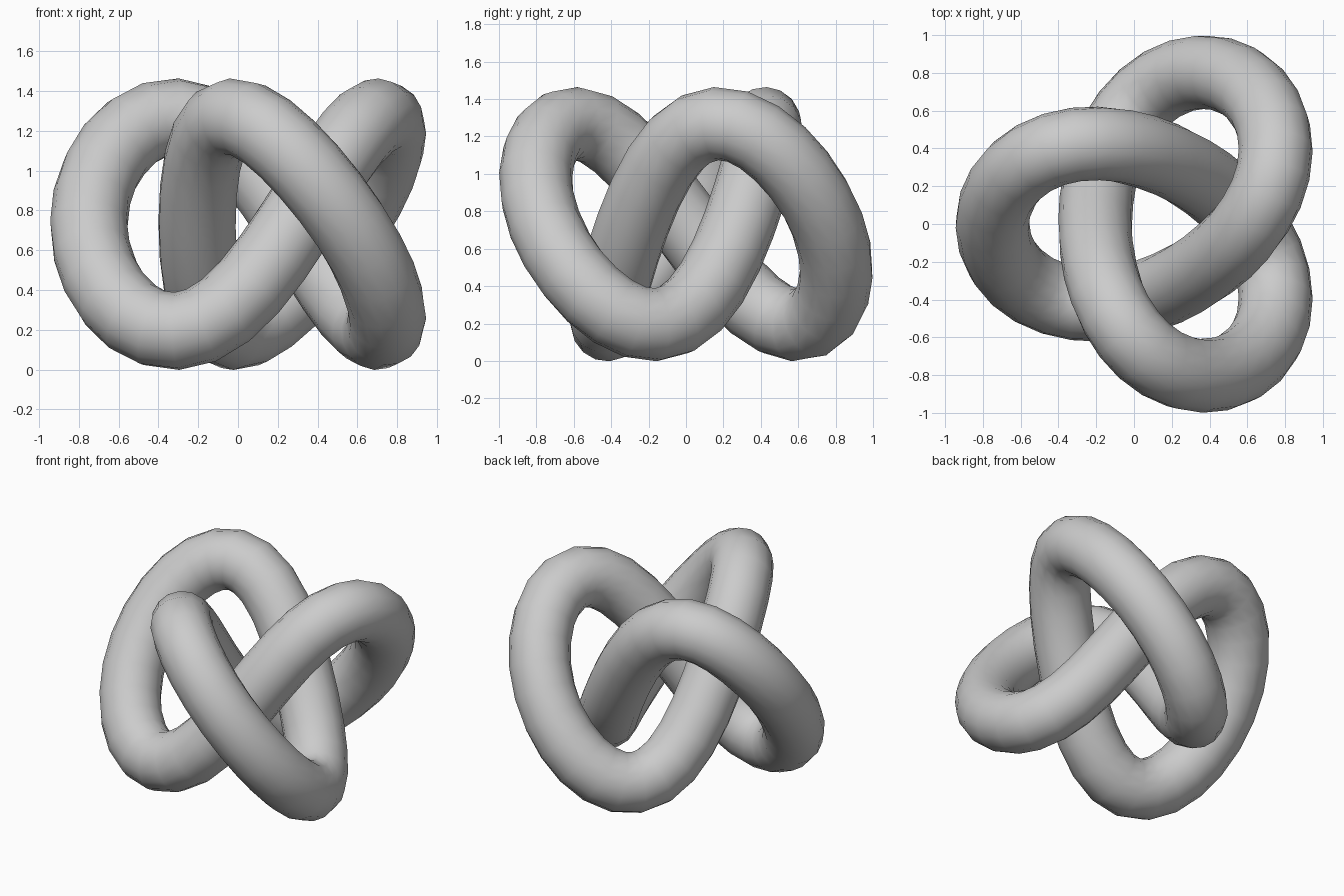
import bpy
from math import sin, cos, pi

if "Cube" in bpy.data.objects:
    bpy.data.objects.remove(bpy.data.objects["Cube"])

SEGMENTS = 66
TUBE_RADIUS = 0.196


def knot_point(s):
    """Three-lobed closed path; s runs once around 0..2pi."""
    u = 0.245 * cos(s) + 0.6 * cos(2 * s) + 0.027 * cos(5 * s)
    v = 0.245 * sin(s) - 0.6 * sin(2 * s) - 0.027 * sin(5 * s)
    z = 0.731 + 0.535 * (sin(3 * s) - 0.053 * sin(6 * s))
    return (0.122 - u, -v, z, 1.0)


# Centre line of the knot
curve = bpy.data.curves.new("knot_tube", "CURVE")
curve.dimensions = "3D"
curve.bevel_depth = TUBE_RADIUS
curve.bevel_resolution = 6
spline = curve.splines.new("POLY")
spline.points.add(SEGMENTS - 1)
for i, p in enumerate(spline.points):
    p.co = knot_point(2 * pi * i / SEGMENTS)
spline.use_cyclic_u = True

# Round tube, turned into a smooth mesh
knot = bpy.data.objects.new("knot_tube", curve)
bpy.context.collection.objects.link(knot)
bpy.context.view_layer.objects.active = knot
knot.select_set(True)
bpy.ops.object.convert(target="MESH")
bpy.ops.object.shade_smooth()
